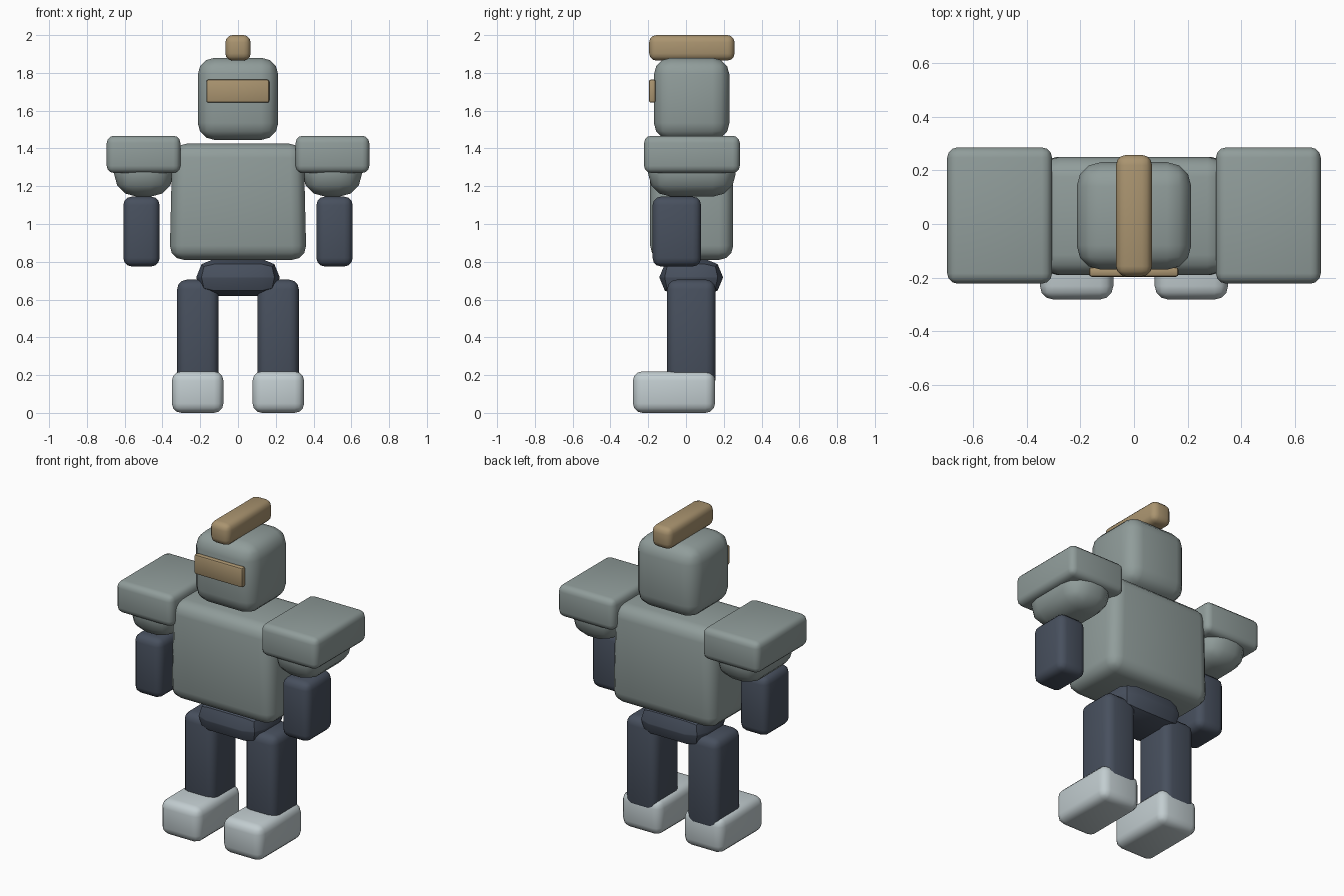
import bpy
from mathutils import Vector

if "Cube" in bpy.data.objects:
    bpy.data.objects.remove(bpy.data.objects["Cube"])


def material(name, rgb):
    m = bpy.data.materials.new(name)
    m.diffuse_color = (*rgb, 1)
    m.use_nodes = True
    m.node_tree.nodes["Principled BSDF"].inputs["Base Color"].default_value = m.diffuse_color
    return m


ARMOUR = material("grey green armour", (0.28, 0.335, 0.325))
NAVY = material("dark navy", (0.064, 0.08, 0.112))
TAN = material("tan", (0.40, 0.295, 0.16))
PALE = material("pale grey", (0.54, 0.61, 0.63))


def rounded_box(name, x, y, z, bevel, mat, segments=3, top=1.0):
    """Bevelled box from (min, max) ranges; top scales the width of the upper face."""
    lo, hi = Vector((x[0], y[0], z[0])), Vector((x[1], y[1], z[1]))
    bpy.ops.mesh.primitive_cube_add(size=1, location=(lo + hi) / 2)
    ob = bpy.context.object
    ob.name = name
    size = hi - lo
    for v in ob.data.vertices:
        v.co = v.co * size
        if v.co.z > 0:
            v.co.x *= top
    ob.data.materials.append(mat)
    mod = ob.modifiers.new("rounding", 'BEVEL')
    mod.width = bevel
    mod.segments = segments
    mod.limit_method = 'NONE'
    bpy.ops.object.modifier_apply(modifier=mod.name)
    bpy.ops.object.shade_smooth_by_angle(angle=0.7)
    return ob


# Head, visor and crest
rounded_box("head", (-0.213, 0.213), (-0.17, 0.23), (1.445, 1.88), 0.09, ARMOUR)
rounded_box("visor", (-0.168, 0.166), (-0.197, -0.16), (1.642, 1.765), 0.012, TAN, 2)
rounded_box("crest", (-0.067, 0.067), (-0.195, 0.257), (1.865, 2.0), 0.038, TAN)

# Trunk
rounded_box("torso", (-0.362, 0.362), (-0.19, 0.25), (0.81, 1.425), 0.075, ARMOUR, top=0.96)
rounded_box("pelvis", (-0.22, 0.22), (-0.14, 0.195), (0.62, 0.815), 0.094, NAVY, 2)

# Limbs, one set per side
for side, s in (("left", 1), ("right", -1)):
    def limb(part, x, *args):
        rounded_box(f"{side}_{part}", sorted((s * x[0], s * x[1])), *args)

    limb("pauldron", (0.305, 0.695), (-0.222, 0.285), (1.27, 1.467), 0.038, ARMOUR)
    limb("shoulder", (0.342, 0.656), (-0.2, 0.263), (1.145, 1.42), 0.12, ARMOUR)
    limb("forearm", (0.415, 0.607), (-0.177, 0.08), (0.775, 1.145), 0.045, NAVY)
    limb("leg", (0.103, 0.322), (-0.1, 0.157), (0.13, 0.705), 0.05, NAVY)
    limb("foot", (0.077, 0.35), (-0.281, 0.154), (0.0, 0.22), 0.05, PALE)
